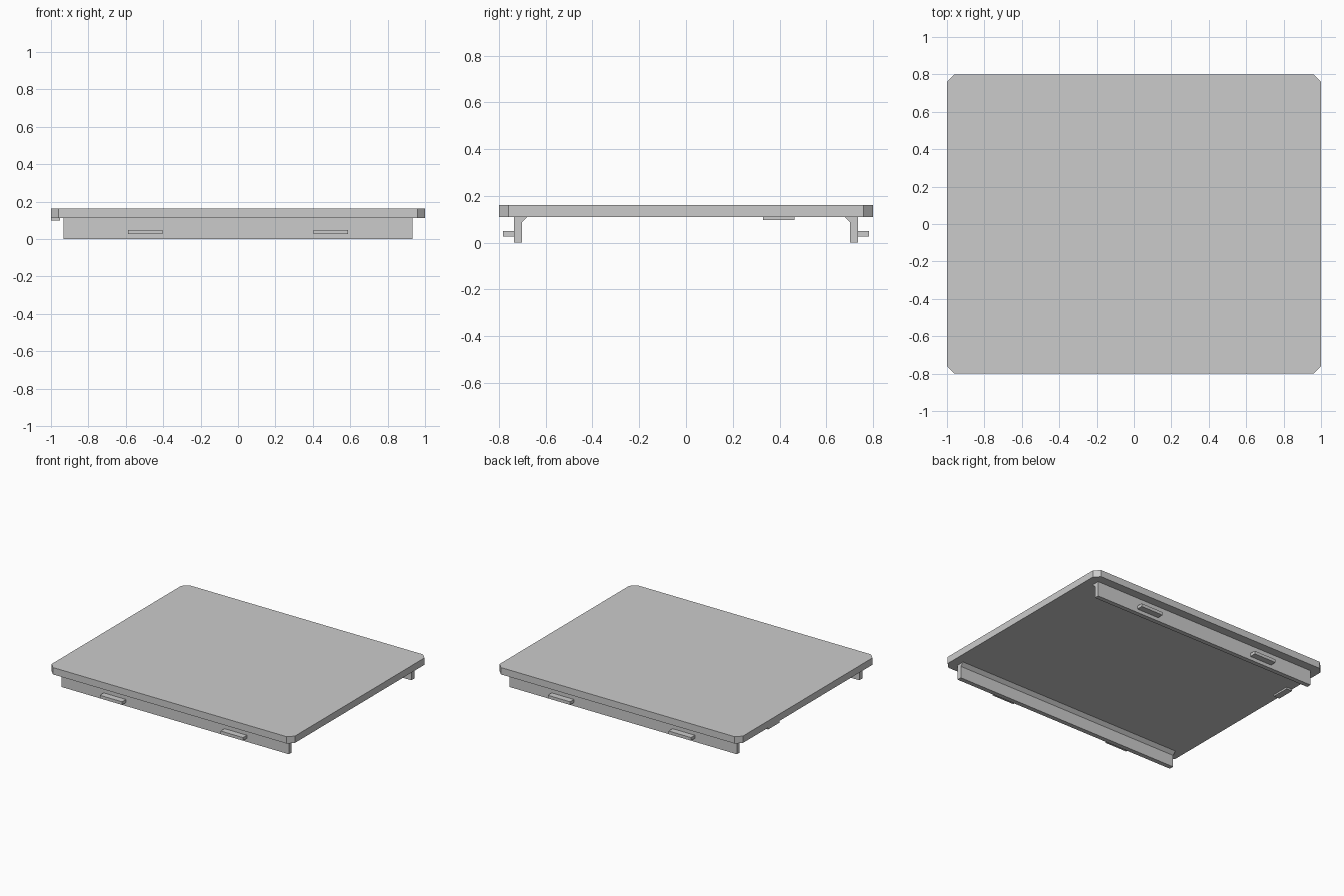
import bpy

cube = bpy.data.objects.get("Cube")
if cube:
    bpy.data.objects.remove(cube, do_unlink=True)

GREY = (0.6, 0.6, 0.6, 1.0)
grey = bpy.data.materials.new("plain grey")
grey.use_nodes = True
grey.diffuse_color = GREY
grey.node_tree.nodes["Principled BSDF"].inputs["Base Color"].default_value = GREY


def prism(name, outline, axis, low, high):
    """Extrude a closed outline along x or z."""
    n = len(outline)

    def point(p, h):
        return (h, *p) if axis == "x" else (*p, h)

    verts = [point(p, h) for h in (low, high) for p in outline]
    faces = [tuple(reversed(range(n))), tuple(range(n, 2 * n))]
    faces += [(i, (i + 1) % n, n + (i + 1) % n, n + i) for i in range(n)]
    # Keep outward normals when the outline runs clockwise
    area = sum(outline[i - 1][0] * p[1] - p[0] * outline[i - 1][1]
               for i, p in enumerate(outline))
    if area < 0:
        faces = [f[::-1] for f in faces]
    mesh = bpy.data.meshes.new(name)
    mesh.from_pydata(verts, [], faces)
    mesh.materials.append(grey)
    obj = bpy.data.objects.new(name, mesh)
    bpy.context.collection.objects.link(obj)
    return obj


def box(name, x, y, z):
    outline = [(x[0], y[0]), (x[1], y[0]), (x[1], y[1]), (x[0], y[1])]
    return prism(name, outline, "z", *z)


# Top panel with clipped corners
W, D, C = 1.0, 0.8, 0.04
UNDER, TOP = 0.111, 0.162
panel = [(-W + C, -D), (W - C, -D), (W, -D + C), (W, D - C),
         (W - C, D), (-W + C, D), (-W, D - C), (-W, -D + C)]
prism("top_panel", panel, "z", UNDER, TOP)

# Long rails with a sloped inner shoulder, and two outer tabs on each
rail = [(0.736, 0), (0.736, UNDER), (0.677, UNDER), (0.702, 0.088), (0.702, 0)]
for side, s in (("front", -1), ("back", 1)):
    prism(side + "_rail", [(s * y, z) for y, z in rail], "x", -0.933, 0.933)
    ys = sorted((s * 0.736, s * 0.782))
    for hand, h in (("right", -1), ("left", 1)):
        xs = sorted((h * 0.405, h * 0.588))
        box(f"{side}_{hand}_tab", xs, ys, (0.026, 0.049))

# Small pad under the right edge
box("edge_pad", (-1.0, -0.952), (0.33, 0.464), (0.098, UNDER))
